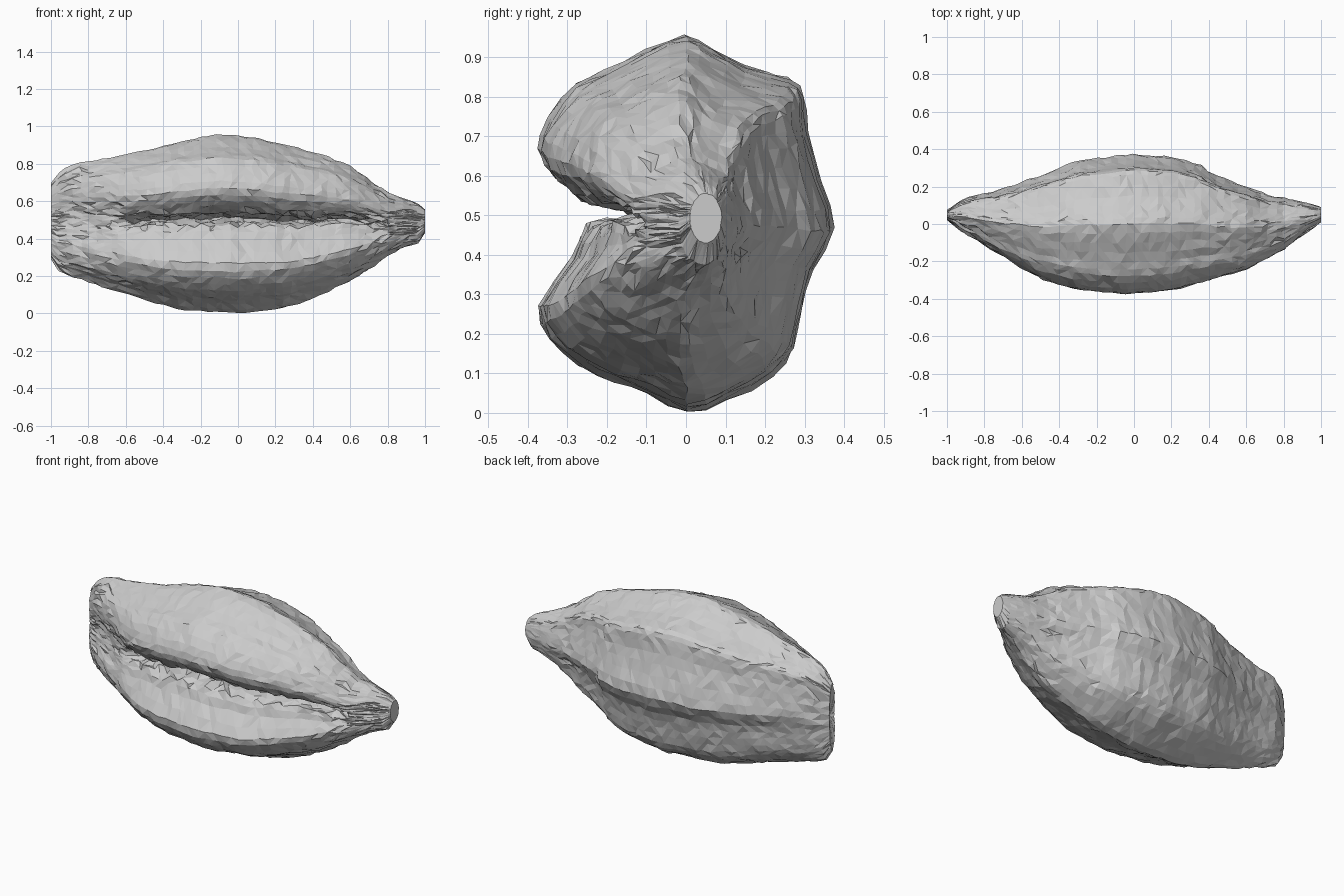
import bpy, bmesh, random
from math import hypot

if "Cube" in bpy.data.objects:
    bpy.data.objects.remove(bpy.data.objects["Cube"])

random.seed(4)
COLS, SUB = 50, 2

def lerp(a, b, t):
    return a + (b - a) * t

def table(pts, x):
    if x <= pts[0][0]:
        return pts[0][1]
    for (x0, a), (x1, b) in zip(pts, pts[1:]):
        if x <= x1:
            return lerp(a, b, (x - x0) / (x1 - x0))
    return pts[-1][1]

def spline(a, b, c, d, t):
    return b + .5 * t * (c - a + t * (2 * a - 5 * b + 4 * c - d + t * (3 * (b - c) + d - a)))

# Outline curves read along the length
TOP = [(-1, .70), (-.97, .745), (-.9, .795), (-.7, .83), (-.5, .87), (-.3, .925), (-.1, .957),
       (.1, .94), (.3, .89), (.45, .85), (.6, .79), (.7, .715), (.8, .645), (.9, .61), (.97, .58), (1, .555)]
BOTTOM = [(-1, .29), (-.97, .235), (-.9, .2), (-.7, .135), (-.5, .07), (-.3, .02), (0, 0),
          (.25, .03), (.4, .08), (.6, .17), (.7, .24), (.8, .31), (.9, .36), (.96, .375), (1, .43)]
FRONT = [(-1, .02), (-.9, -.06), (-.7, -.18), (-.5, -.29), (-.3, -.35), (-.05, -.375),
         (.2, -.355), (.4, -.30), (.6, -.24), (.8, -.14), (.9, -.06), (1, .01)]
BACK = [(-1, .075), (-.9, .14), (-.7, .19), (-.5, .26), (-.3, .34), (0, .375), (.2, .36),
        (.35, .32), (.43, .265), (.6, .2), (.7, .16), (.8, .14), (.9, .12), (1, .09)]
GROOVE = [(-.68, 0), (-.48, 1), (.76, 1), (.86, 0)]
DISH = [(-1, .85), (-.9, .65), (-.75, .8), (-.6, 1)]
ROUND = [(-1, .4), (-.8, .05), (-.6, 0), (.6, 0), (.75, .3), (.9, .9), (1, 1)]

# Cross-section (side, height), and the same points where the slit has closed
SECTION = [(0, 1), (-.27, .92), (-.55, .81), (-.75, .74), (-.93, .57), (-1, .40), (-.9, .26),
           (-.72, .16), (-.4, .12), (-.1, .07), (-.4, .02), (-.67, -.01), (-.77, -.18), (-1, -.44),
           (-.92, -.61), (-.72, -.75), (-.5, -.83), (-.25, -.9), (0, -1), (.27, -.94), (.58, -.8),
           (.72, -.66), (.78, -.45), (.85, -.24), (1, -.02), (.91, .24), (.82, .5), (.79, .69),
           (.7, .77), (.4, .84), (.17, .94)]
CLOSED = dict(enumerate(SECTION))
CLOSED.update({6: (-.93, .27), 7: (-.88, .17), 8: (-.86, .09), 9: (-.86, 0),
               10: (-.86, -.1), 11: (-.88, -.2), 12: (-.92, -.31)})
CLOSED = [CLOSED[i] for i in range(len(SECTION))]

def smooth(loop):
    m = len(loop)
    return [[spline(*(loop[(i + o) % m][k] for o in (-1, 0, 1, 2)), s / SUB) for k in (0, 1)]
            for i in range(m) for s in range(SUB)]

OPEN_PTS, CLOSED_PTS = smooth(SECTION), smooth(CLOSED)

def ring(x):
    t, b, f, k = (table(c, x) for c in (TOP, BOTTOM, FRONT, BACK))
    g, e, d = (table(c, x) for c in (GROOVE, ROUND, DISH))
    pts = []
    for i, ((ou, ov), (cu, cv)) in enumerate(zip(OPEN_PTS, CLOSED_PTS)):
        r = hypot(cu, cv)
        u, v = lerp(cu, ou, g), lerp(cv, ov, g)
        u, v = lerp(u, cu / r, e), lerp(v, cv / r, e)
        if u < 0 and abs(v) < .6:                    # hollow front of the flared end
            u *= lerp(d, 1, abs(v) / .6)
        j = .014 if g > .5 and 14 <= i <= 22 else .0045 * min(1, (t - b) / .5)
        y = (f + k) / 2 + (k - f) / 2 * u + random.uniform(-j, j)
        z = (t + b) / 2 + (t - b) / 2 * v + random.uniform(-j, j)
        dx = 0 if abs(x) > .999 else random.uniform(-.01, .01)
        pts.append((x + dx, max(-.376, min(.376, y)), max(0, z)))
    return pts

# Husk lofted from end to end
bm = bmesh.new()
rings = [[bm.verts.new(p) for p in ring(-1 + 2 * i / COLS)] for i in range(COLS + 1)]
n = len(rings[0])
for a, b in zip(rings, rings[1:]):
    for i in range(n):
        j = (i + 1) % n
        if random.random() < .5:
            bm.faces.new((a[i], a[j], b[j]))
            bm.faces.new((a[i], b[j], b[i]))
        else:
            bm.faces.new((a[i], a[j], b[i]))
            bm.faces.new((a[j], b[j], b[i]))

# Slightly dished end caps
for loop, inset in ((rings[0], .02), (rings[-1], 0)):
    c = [sum(v.co[k] for v in loop) / n for k in range(3)]
    mid = bm.verts.new((c[0] + inset, c[1], c[2]))
    for i in range(n):
        bm.faces.new((loop[i], loop[(i + 1) % n], mid))
bmesh.ops.recalc_face_normals(bm, faces=bm.faces)

mesh = bpy.data.meshes.new("seed_husk")
bm.to_mesh(mesh)
bm.free()
husk = bpy.data.objects.new("seed_husk", mesh)
bpy.context.collection.objects.link(husk)
